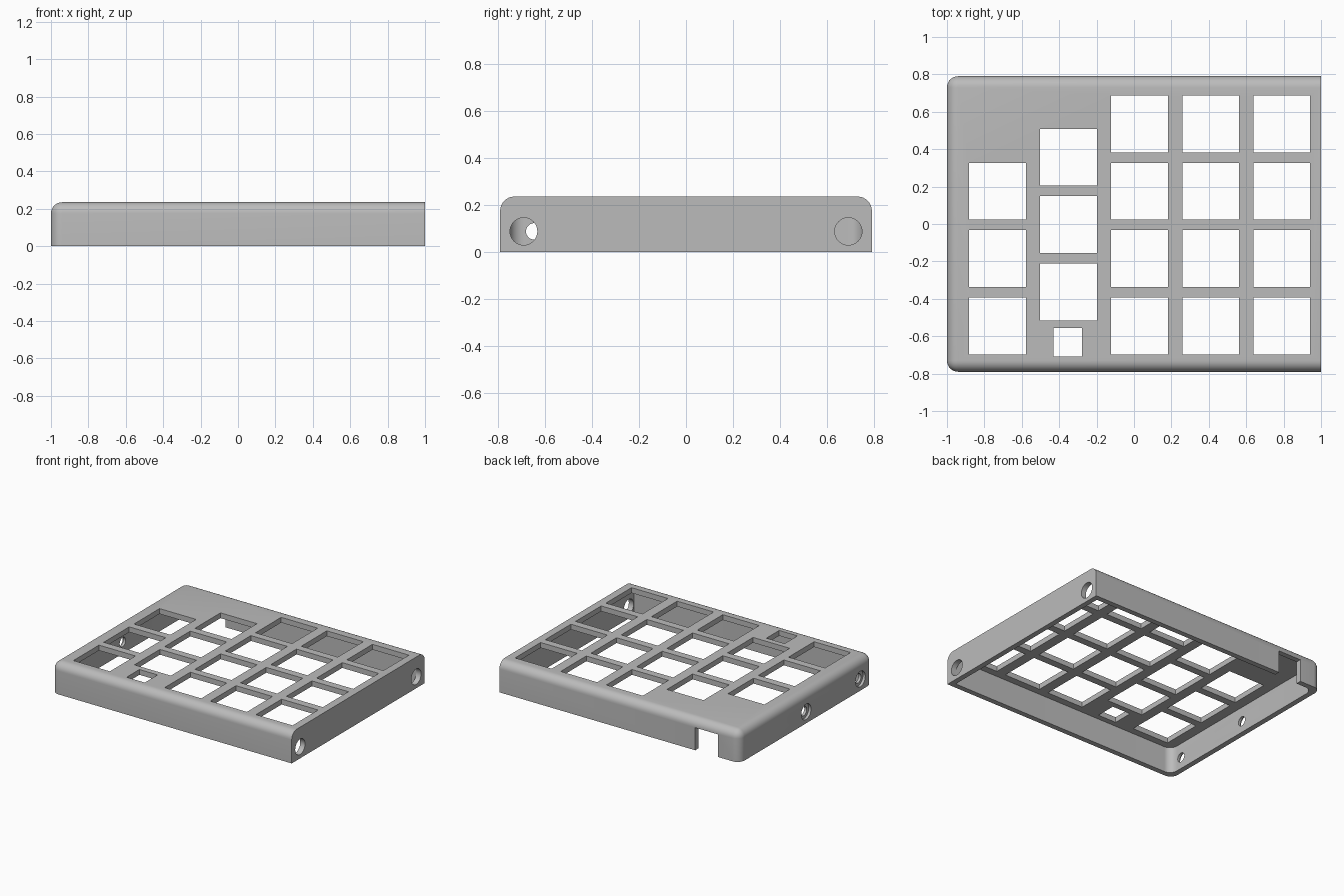
import bpy, bmesh, math
from mathutils import Matrix, Vector

if "Cube" in bpy.data.objects:
    bpy.data.objects.remove(bpy.data.objects["Cube"])

W, D, H = 1.0, 0.79, 0.235      # half width, half depth, height
T, R = 0.04, 0.06               # wall thickness, edge radius

grey = bpy.data.materials.new("grey plastic")
grey.diffuse_color = (0.5, 0.5, 0.5, 1)
grey.use_nodes = True
grey.node_tree.nodes["Principled BSDF"].inputs["Base Color"].default_value = grey.diffuse_color


def to_object(name, bm):
    bmesh.ops.recalc_face_normals(bm, faces=bm.faces)
    me = bpy.data.meshes.new(name)
    bm.to_mesh(me)
    bm.free()
    me.materials.append(grey)
    ob = bpy.data.objects.new(name, me)
    bpy.context.collection.objects.link(ob)
    return ob


def add_box(bm, lo, hi):
    lo, hi = Vector(lo), Vector(hi)
    m = Matrix.Translation((lo + hi) / 2) @ Matrix.Diagonal((*(hi - lo), 1))
    bmesh.ops.create_cube(bm, size=1, matrix=m)


def add_bore(bm, x0, x1, y, z, r):
    m = Matrix.Translation(((x0 + x1) / 2, y, z)) @ Matrix.Rotation(math.pi / 2, 4, 'Y')
    bmesh.ops.create_cone(bm, cap_ends=True, segments=48, radius1=r, radius2=r,
                          depth=x1 - x0, matrix=m)


def rounded_block(name, lo, hi, round_top):
    """Block with rounded left vertical corners and optionally rounded top rim (right end stays flat)."""
    bm = bmesh.new()
    add_box(bm, lo, hi)
    edges = []
    for e in bm.edges:
        a, b = (v.co for v in e.verts)
        mid = (a + b) / 2
        vertical = abs(a.z - b.z) > 1e-4
        at_right = mid.x > hi[0] - 1e-4
        at_top = min(a.z, b.z) > hi[2] - 1e-4
        if not at_right and (vertical or (round_top and at_top)):
            edges.append(e)
    bmesh.ops.bevel(bm, geom=edges, offset=R, segments=8, profile=0.5, affect='EDGES')
    return to_object(name, bm)


def cut(target, cutter):
    mod = target.modifiers.new("cut", 'BOOLEAN')
    mod.operation, mod.solver, mod.object = 'DIFFERENCE', 'EXACT', cutter
    bpy.context.view_layer.objects.active = target
    bpy.ops.object.modifier_apply(modifier=mod.name)
    bpy.data.objects.remove(cutter)


# case shell with an open underside
case = rounded_block("case", (-W, -D, 0), (W, D, H), True)
cut(case, rounded_block("cavity", (-W + T, -D + T, -0.1), (W - T, D - T, H - T), False))

# key openings through the top plate, plus one small opening
keys = [(-0.73, y) for y in (0.175, -0.185, -0.545)]
keys += [(-0.35, y) for y in (0.357, -0.003, -0.363)]
keys += [(x, y) for x in (0.03, 0.41, 0.79) for y in (0.535, 0.175, -0.185, -0.545)]
bm = bmesh.new()
for x, y, s in [(x, y, 0.152) for x, y in keys] + [(-0.355, -0.633, 0.076)]:
    add_box(bm, (x - s, y - s, H - T - 0.05), (x + s, y + s, H + 0.1))
# cable notch in the back wall
add_box(bm, (-0.82, D - T - 0.03, -0.1), (-0.63, D + 0.1, 0.17))
# round holes in the right wall
for y in (-0.69, 0.69):
    add_bore(bm, W - T - 0.02, W + 0.1, y, 0.087, 0.058)
cut(case, to_object("openings", bm))

# stepped screw holes in the left wall
for r, x1 in ((0.058, -W + T / 2), (0.035, -W + T + 0.03)):
    bm = bmesh.new()
    for y in (-0.645, 0.0):
        add_bore(bm, -W - 0.1, x1, y, 0.087, r)
    cut(case, to_object("screw_bores", bm))

bpy.ops.object.select_all(action='DESELECT')
case.select_set(True)
bpy.context.view_layer.objects.active = case
bpy.ops.object.shade_smooth_by_angle(angle=math.radians(30))
